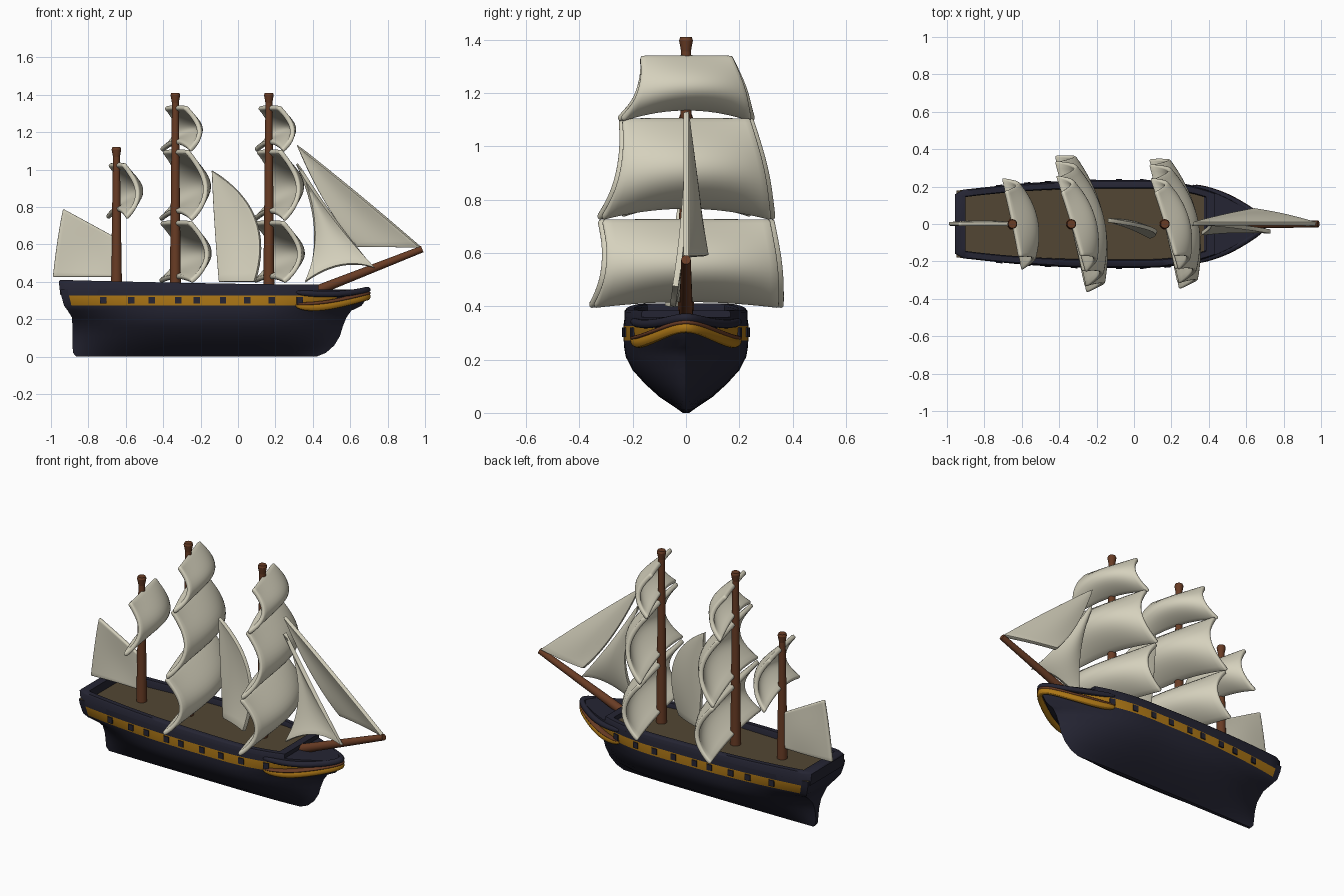
import bpy, bmesh, math
from mathutils import Vector

cube = bpy.data.objects.get("Cube")
if cube:
    bpy.data.objects.remove(cube)


def material(name, rgb):
    m = bpy.data.materials.new(name)
    m.use_nodes = True
    m.diffuse_color = (*rgb, 1)
    bsdf = m.node_tree.nodes["Principled BSDF"]
    bsdf.inputs["Base Color"].default_value = (*rgb, 1)
    bsdf.inputs["Roughness"].default_value = 0.8
    return m


NAVY = material("navy_hull", (0.018, 0.018, 0.033))
GOLD = material("gold_stripe", (0.42, 0.185, 0.008))
DECK = material("deck_brown", (0.085, 0.062, 0.033))
WOOD = material("mast_wood", (0.14, 0.045, 0.018))
CANVAS = material("sail_canvas", (0.67, 0.64, 0.51))


def finish(name, bm, mats, angle=35):
    bmesh.ops.remove_doubles(bm, verts=bm.verts, dist=0.0005)
    bmesh.ops.recalc_face_normals(bm, faces=bm.faces)
    mesh = bpy.data.meshes.new(name)
    bm.to_mesh(mesh)
    bm.free()
    ob = bpy.data.objects.new(name, mesh)
    bpy.context.collection.objects.link(ob)
    for m in mats:
        mesh.materials.append(m)
    bpy.ops.object.select_all(action="DESELECT")
    bpy.context.view_layer.objects.active = ob
    ob.select_set(True)
    bpy.ops.object.shade_smooth_by_angle(angle=math.radians(angle))
    return ob


def grid_faces(bm, rows):
    """Skin a list of equally long point rows."""
    rows = [[bm.verts.new(p) for p in row] for row in rows]
    for a, b in zip(rows, rows[1:]):
        for i in range(len(a) - 1):
            bm.faces.new((a[i], a[i + 1], b[i + 1], b[i]))
    return rows


# Hull: waterlines as (height, stern x, bow x, greatest half width, stern half width)
LEVELS = [(0.0, -0.865, 0.42, 0.012, 0.008), (0.02, -0.882, 0.47, 0.04, 0.01),
          (0.06, -0.885, 0.515, 0.1, 0.012), (0.11, -0.885, 0.545, 0.155, 0.02),
          (0.16, -0.885, 0.56, 0.2, 0.04), (0.21, -0.888, 0.58, 0.226, 0.09),
          (0.245, -0.91, 0.605, 0.232, 0.145), (0.272, -0.93, 0.66, 0.234, 0.165),
          (0.327, -0.945, 0.7, 0.235, 0.175), (0.36, -0.95, 0.705, 0.23, 0.178)]
STEPS = 40


def half_width(level, x):
    z, stern, bow, wide, narrow = level
    if x < -0.1:
        s = (-0.1 - x) / (-0.1 - stern)
        return wide + (narrow - wide) * s ** (2.2 if z > 0.24 else 3)
    return wide * (1 - max(0, x / bow) ** 2.6)


def waterline(level, side):
    z, stern, bow = level[:3]
    xs = [stern + (bow - stern) * i / STEPS for i in range(STEPS + 1)]
    return [(x, side * half_width(level, x), z) for x in xs]


bm = bmesh.new()
for side in (1, -1):
    grid_faces(bm, [waterline(l, side) for l in LEVELS])
grid_faces(bm, [waterline(LEVELS[0], s) for s in (1, -1)])
grid_faces(bm, [waterline(LEVELS[-1], s) for s in (1, -1)])
grid_faces(bm, [[waterline(l, s)[0] for l in LEVELS] for s in (1, -1)])
bmesh.ops.remove_doubles(bm, verts=bm.verts, dist=0.0005)
bm.normal_update()
for f in bm.faces:
    c = f.calc_center_median()
    if all(v.co.z > 0.355 for v in f.verts) and c.x < 0.38:
        f.material_index = 2
    elif 0.275 < c.z < 0.325 and -0.9 < c.x < 0.5 and abs(c.y) > 0.05:
        f.material_index = 1
finish("hull", bm, [NAVY, GOLD, DECK])

# Bulwark: a closed wall around the deck, rising toward the stern
top = LEVELS[-1]
stations = [top[1] + (0.43 - top[1]) * i / 30 for i in range(31)]
outer = [(x, half_width(top, x)) for x in stations]
outer[0] = (top[1], outer[0][1] - 0.02)
outer = outer + [(x, -y) for x, y in reversed(outer)]
inner = [(min(max(x, top[1] + 0.05), 0.385), math.copysign(abs(y) - 0.04, y)) for x, y in outer]


def rail_height(x):
    return 0.385 + 0.025 * ((0.43 - x) / 1.38) ** 1.5


bm = bmesh.new()
section = []
for (ox, oy), (ix, iy) in zip(outer + outer[:1], inner + inner[:1]):
    h = rail_height(ox)
    section.append([(ox, oy, 0.33), (ox - 0.008 * (ox < -0.9), oy, h - 0.008), (ox, oy * 0.97, h),
                    (ix, iy * 1.03, h), (ix, iy, h - 0.008), (ix, iy, 0.33)])
grid_faces(bm, section)
finish("bulwark", bm, [NAVY], 50)

# Gun ports: thin dark plates on the stripe, with small dark muzzles
stripe = LEVELS[8]
for n, x in enumerate((-0.72, -0.57, -0.46, -0.32, -0.22, -0.08, 0.05, 0.18, 0.33)):
    for side in (1, -1):
        bm = bmesh.new()
        bmesh.ops.create_cube(bm, size=1)
        bmesh.ops.scale(bm, vec=(0.034, 0.009, 0.036), verts=bm.verts)
        slope = math.atan2(half_width(stripe, x + 0.02) - half_width(stripe, x - 0.02), 0.04)
        ob = finish(f"gun_port_{n}_{'left' if side > 0 else 'right'}", bm, [NAVY])
        ob.location = (x, side * half_width(stripe, x), 0.302)
        ob.rotation_euler.z = side * slope


# Curved rails sweeping round the bow, mirrored
def bow_rail(name, path, height, thick, mat):
    bm = bmesh.new()
    full = path + [(x, -y, z) for x, y, z in reversed(path[:-1])]
    rows = []
    for x, y, z in full:
        d = Vector((x - 0.3, y * 1.5)).normalized() * thick
        lo, hi = z - height / 2, z + height / 2
        rows.append([(x - d.x, y - d.y, lo), (x + d.x, y + d.y, lo), (x + d.x, y + d.y, hi),
                     (x - d.x, y - d.y, hi), (x - d.x, y - d.y, lo)])
    verts = grid_faces(bm, rows)
    bm.faces.new(verts[0][:4])
    bm.faces.new(verts[-1][:4])
    ob = finish(name, bm, [mat])
    sub = ob.modifiers.new("round", "SUBSURF")
    sub.levels = sub.render_levels = 2


sweep = [(0.3, 0.2), (0.4, 0.18), (0.5, 0.145), (0.6, 0.09), (0.67, 0.045), (0.7, 0)]
for name, heights, size, thick, mat in (
        ("bow_gold_band", (0.275, 0.26, 0.272, 0.295, 0.315, 0.325), 0.045, 0.02, GOLD),
        ("bow_wood_rail", (0.28, 0.282, 0.295, 0.317, 0.335, 0.342), 0.02, 0.022, WOOD),
        ("bow_top_rail", (0.345, 0.335, 0.332, 0.34, 0.352, 0.36), 0.035, 0.02, NAVY)):
    bow_rail(name, [(x, y, z) for (x, y), z in zip(sweep, heights)], size, thick, mat)


# Masts and bowsprit
def spar(name, a, b, r0, r1):
    a, b = Vector(a), Vector(b)
    bm = bmesh.new()
    bmesh.ops.create_cone(bm, segments=20, radius1=r0, radius2=r1, depth=(b - a).length,
                          cap_ends=True)
    ob = finish(name, bm, [WOOD])
    ob.location = (a + b) / 2
    ob.rotation_euler = (b - a).to_track_quat("Z", "Y").to_euler()


MASTS = (("mizzen", -0.65, 1.12), ("main", -0.335, 1.41), ("fore", 0.165, 1.41))
for name, x, tip in MASTS:
    spar(name + "_mast", (x, 0, 0.35), (x, 0, tip - 0.03), 0.03, 0.018)
    spar(name + "_mast_head", (x, 0, tip - 0.06), (x, 0, tip - 0.012), 0.017, 0.026)
    spar(name + "_mast_cap", (x, 0, tip - 0.012), (x, 0, tip), 0.026, 0.022)
spar("bowsprit", (0.4, 0, 0.345), (0.985, 0, 0.575), 0.027, 0.018)


def canvas(name, rows, thick=0.026):
    bm = bmesh.new()
    grid_faces(bm, rows)
    ob = finish(name, bm, [CANVAS], 60)
    sol = ob.modifiers.new("thickness", "SOLIDIFY")
    sol.thickness, sol.offset = thick, 0
    bev = ob.modifiers.new("soft_edge", "BEVEL")
    bev.width, bev.segments, bev.limit_method = thick * 0.35, 2, "ANGLE"
    bev.angle_limit = math.radians(50)
    return ob


# Square sails billow toward the bow and are braced round at an angle
def square_sail(name, x, z_top, z_bot, w_top, w_bot, depth, yaw, arch=0.045, n=18):
    rows = []
    for i in range(n + 1):
        t = i / n
        w = w_top + (w_bot - w_top) * t - 0.012 * math.sin(math.pi * t)
        belly = depth * math.sin(math.pi * t ** 1.1) ** 0.85 if 0 < i < n else 0
        rows.append([(belly * (1 - 0.45 * s * s), s * w,
                      z_top + (z_bot - z_top) * t + arch * (1 - s * s) * t * t)
                     for s in (2 * j / n - 1 for j in range(n + 1))])
    ob = canvas(name, rows)
    ob.location.x = x
    ob.rotation_euler.z = math.radians(yaw)


for name, x, k in (("main", -0.335, 1), ("fore", 0.165, 0.95)):
    square_sail(name + "_top_sail", x, 1.335, 1.1, 0.18, 0.27 * k, 0.12, 17)
    square_sail(name + "_middle_sail", x, 1.1, 0.73, 0.26 * k, 0.345 * k, 0.165, 14)
    square_sail(name + "_lower_sail", x, 0.72, 0.4, 0.34 * k, 0.375 * k, 0.165, 13, 0.025)
square_sail("mizzen_sail", -0.65, 1.03, 0.74, 0.18, 0.25, 0.125, 12)


# Fore-and-aft sails span two curved edges
def curve(p, t):
    a, b, c = map(Vector, p)
    return a * (1 - t) ** 2 + b * 2 * t * (1 - t) + c * t * t


def stay_sail(name, luff, leech, belly, arch=0, n=16):
    rows = []
    for i in range(n + 1):
        t = i / n
        row = []
        for j in range(n + 1):
            r = j / n
            p = curve(luff, t).lerp(curve(leech, t), r)
            p.y += belly * math.sin(math.pi * r) * math.sin(math.pi * (0.1 + 0.8 * t)) * t ** 0.5
            p.z += arch * 4 * r * (1 - r) * t ** 3
            row.append(p)
        rows.append(row)
    canvas(name, rows, 0.022)


stay_sail("spanker", [(-0.935, 0, 0.79), (-0.965, 0, 0.65), (-0.99, 0, 0.425)],
          [(-0.66, 0, 0.64), (-0.66, 0, 0.53), (-0.65, 0, 0.425)], 0.012)
stay_sail("main_staysail", [(-0.14, 0.02, 0.995), (-0.13, 0.02, 0.7), (-0.1, 0.01, 0.4)],
          [(-0.14, 0.02, 0.995), (0.21, -0.03, 0.78), (0.09, -0.07, 0.4)], 0.02)
stay_sail("outer_jib", [(0.315, 0, 1.13), (0.645, 0, 0.87), (0.975, 0, 0.585)],
          [(0.315, 0, 1.13), (0.46, 0.04, 0.78), (0.64, 0.075, 0.59)], 0.02)
stay_sail("inner_jib", [(0.315, 0, 1.03), (0.5, 0, 0.73), (0.73, -0.04, 0.475)],
          [(0.315, 0, 1.03), (0.48, 0.03, 0.68), (0.36, -0.05, 0.4)], 0.025, 0.05)
